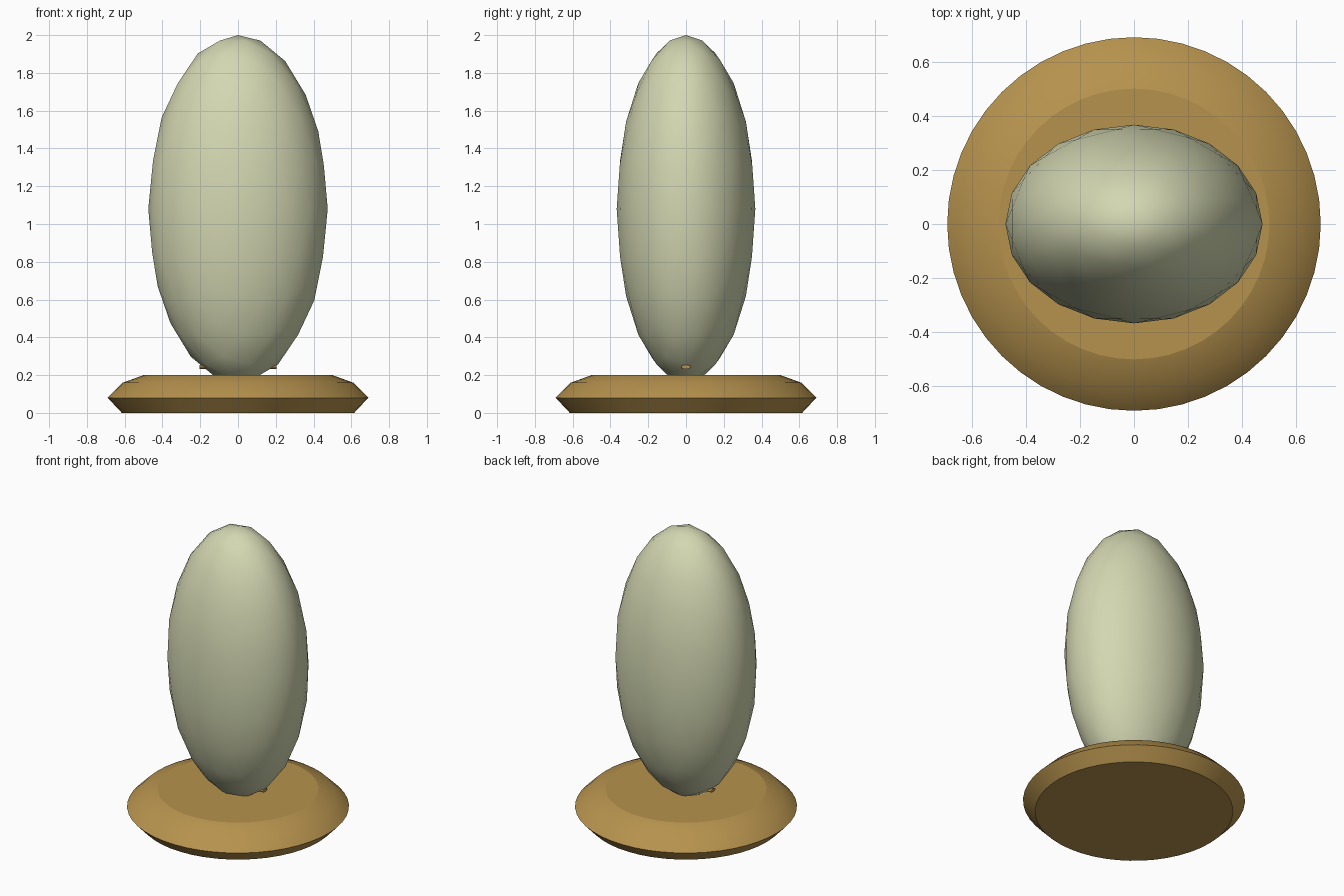
import bpy, bmesh, math
from mathutils import Matrix

if "Cube" in bpy.data.objects:
    bpy.data.objects.remove(bpy.data.objects["Cube"])


def material(name, rgb):
    m = bpy.data.materials.new(name)
    m.diffuse_color = (*rgb, 1)
    m.use_nodes = True
    m.node_tree.nodes["Principled BSDF"].inputs["Base Color"].default_value = m.diffuse_color
    return m


cream = material("pale_sage", (0.65, 0.68, 0.44))
bronze = material("bronze", (0.47, 0.29, 0.075))


def make(name, bm, mat, smooth=True):
    bmesh.ops.recalc_face_normals(bm, faces=bm.faces)
    for f in bm.faces:
        f.smooth = smooth
    me = bpy.data.meshes.new(name)
    bm.to_mesh(me)
    bm.free()
    me.materials.append(mat)
    ob = bpy.data.objects.new(name, me)
    bpy.context.collection.objects.link(ob)
    return ob


# Stretched egg body
bm = bmesh.new()
bmesh.ops.create_icosphere(bm, subdivisions=3, radius=1)
bmesh.ops.transform(bm, verts=bm.verts, matrix=Matrix.Translation((0, 0, 1.08)) @
                    Matrix.Diagonal((0.475, 0.367, 0.92, 1)))
make("egg_body", bm, cream)

# Round pedestal, turned from a short profile
SIDES = 48
profile = [(0.615, 0), (0.69, 0.08), (0.61, 0.16), (0.5, 0.2)]
bm = bmesh.new()
rings = [[bm.verts.new((r * math.cos(math.tau * i / SIDES), r * math.sin(math.tau * i / SIDES), z))
          for i in range(SIDES)] for r, z in profile]
for a, b in zip(rings, rings[1:]):
    for i in range(SIDES):
        j = (i + 1) % SIDES
        bm.faces.new((a[i], a[j], b[j], b[i]))
caps = [bm.faces.new(rings[0]), bm.faces.new(rings[-1])]
# crisp cap borders and rim
for e in bm.edges:
    zs = [v.co.z for v in e.verts]
    if abs(zs[0] - zs[1]) < 1e-4 and min(abs(zs[0] - k) for k in (0, 0.08, 0.2)) < 1e-4:
        e.smooth = False
make("pedestal", bm, bronze)

# Small pegs poking out low on each side
for side, label in ((-1, "left"), (1, "right")):
    bm = bmesh.new()
    bmesh.ops.create_cone(bm, cap_ends=True, segments=12, radius1=1, radius2=1, depth=1)
    bmesh.ops.transform(bm, verts=bm.verts, matrix=Matrix.Translation((side * 0.165, 0, 0.243)) @
                        Matrix.Diagonal((0.08, 0.026, 0.011, 1)) @ Matrix.Rotation(math.pi / 2, 4, 'Y'))
    make(label + "_peg", bm, bronze, False)
